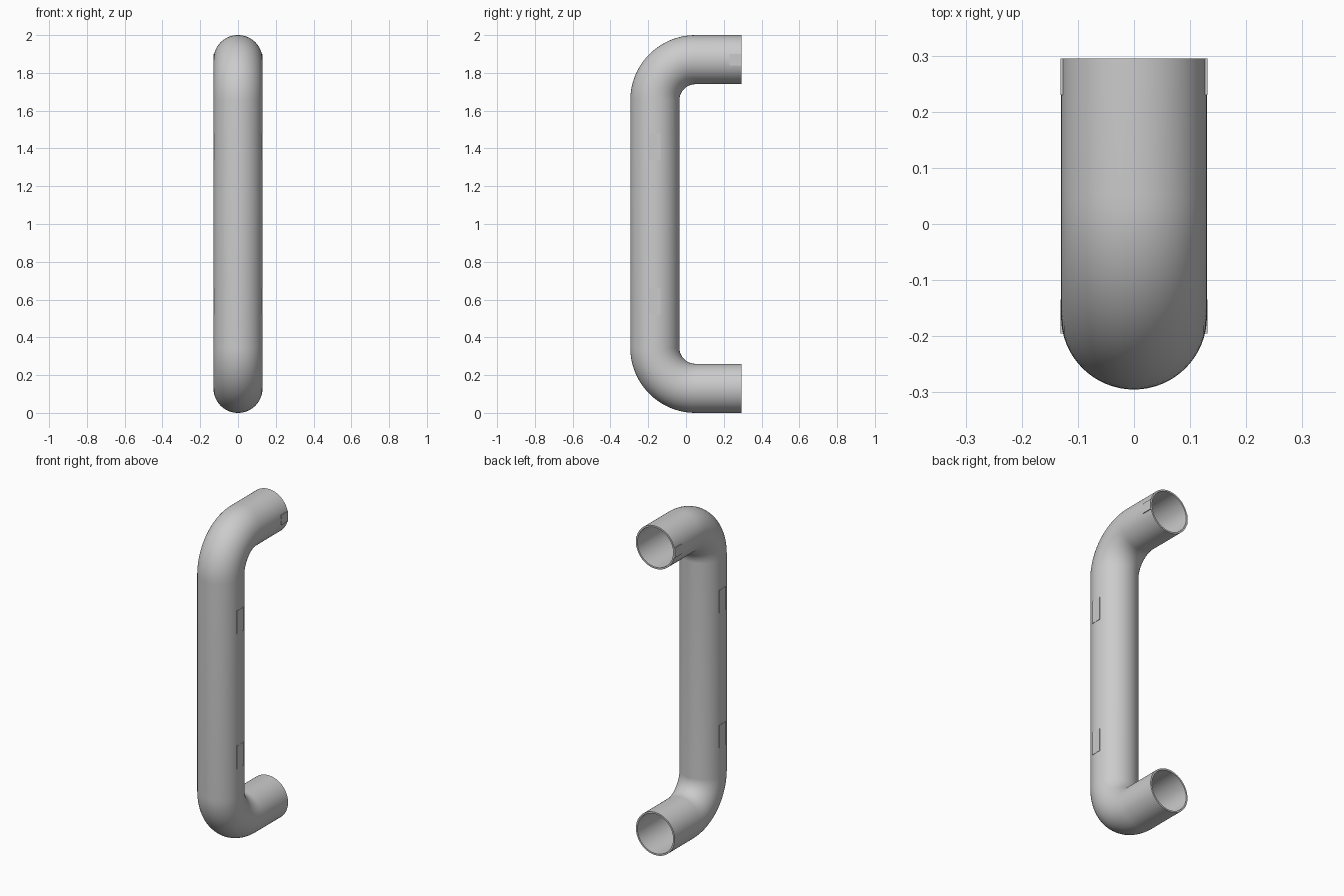
import bpy, bmesh, math
from mathutils import Vector

if "Cube" in bpy.data.objects:
    bpy.data.objects.remove(bpy.data.objects["Cube"])

RADIUS, WALL = 0.13, 0.01
END_Y, POST_Y = 0.295, -0.165
BEND = 0.215
SIDES, STEPS = 64, 20
LEG_Z = (RADIUS, 2 - RADIUS)

grey = bpy.data.materials.new("satin grey metal")
grey.use_nodes = True
colour = (0.6, 0.6, 0.6, 1)
grey.diffuse_color = colour
grey.node_tree.nodes["Principled BSDF"].inputs["Base Color"].default_value = colour


def finish(name, bm, smooth):
    bmesh.ops.recalc_face_normals(bm, faces=bm.faces)
    mesh = bpy.data.meshes.new(name)
    bm.to_mesh(mesh)
    bm.free()
    obj = bpy.data.objects.new(name, mesh)
    bpy.context.collection.objects.link(obj)
    mesh.materials.append(grey)
    if smooth:
        bpy.ops.object.select_all(action='DESELECT')
        obj.select_set(True)
        bpy.context.view_layer.objects.active = obj
        bpy.ops.object.shade_smooth_by_angle(angle=math.radians(35))
    return obj


# Centre line: lower leg, bend, upright, bend, upper leg
def bend_points(centre_z, start):
    for i in range(STEPS + 1):
        a = start - math.pi / 2 * i / STEPS
        centre = Vector((0, POST_Y + BEND, centre_z))
        direction = Vector((0, math.cos(a), math.sin(a)))
        yield centre + BEND * direction, direction


path = [(Vector((0, END_Y, LEG_Z[0])), Vector((0, 0, -1)))]
path += bend_points(LEG_Z[0] + BEND, -math.pi / 2)
path += bend_points(LEG_Z[1] - BEND, math.pi)
path.append((Vector((0, END_Y, LEG_Z[1])), Vector((0, 0, 1))))


# Hollow bent tube: outer and inner skins joined by rims at both ends
def skin(bm, radius):
    rings = []
    for point, normal in path:
        angles = [2 * math.pi * k / SIDES for k in range(SIDES)]
        rings.append([bm.verts.new(point + radius * (math.cos(a) * normal
                      + math.sin(a) * Vector((1, 0, 0)))) for a in angles])
    for a, b in zip(rings, rings[1:]):
        join(bm, a, b)
    return rings


def join(bm, a, b):
    for k in range(SIDES):
        n = (k + 1) % SIDES
        bm.faces.new((a[k], a[n], b[n], b[k]))


bm = bmesh.new()
outer, inner = skin(bm, RADIUS), skin(bm, RADIUS - WALL)
for end in (0, -1):
    join(bm, outer[end], inner[end])
finish("bent_tube_handle", bm, True)


# Thin flat pads on the sides of the tube
def pad(name, side, y, z, depth, height):
    bm = bmesh.new()
    bmesh.ops.create_cube(bm, size=1)
    for v in bm.verts:
        v.co = (side * 0.128 + v.co.x * 0.006, y + v.co.y * depth, z + v.co.z * height)
    finish(name, bm, False)


for side, label in ((1, "left"), (-1, "right")):
    pad(label + "_upper_pad", side, POST_Y, 1.41, 0.06, 0.14)
    pad(label + "_lower_pad", side, POST_Y, 0.59, 0.06, 0.14)
    pad(label + "_end_pad", side, END_Y - 0.0325, LEG_Z[1], 0.065, 0.06)
